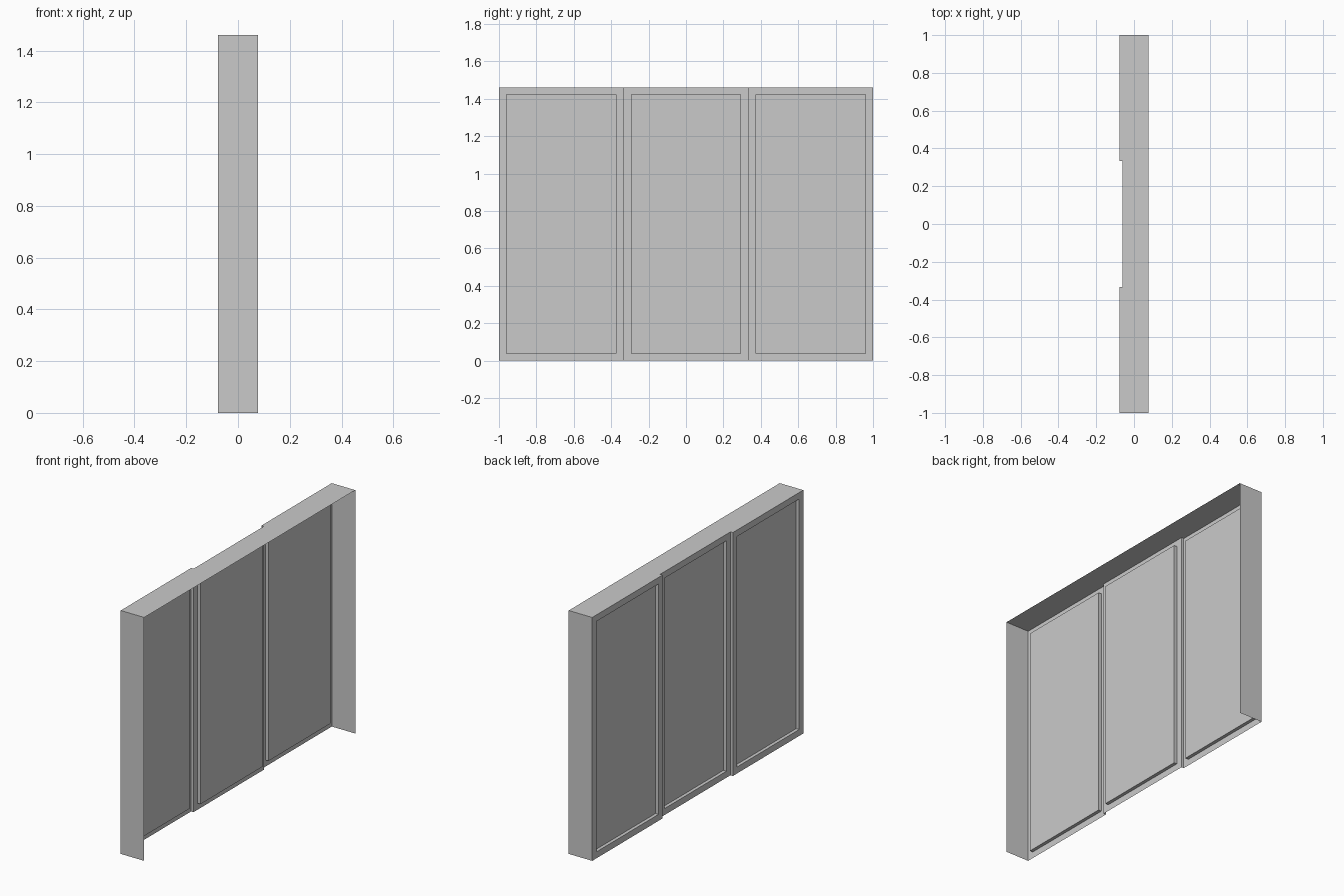
import bpy
import bmesh
from mathutils import Vector

cube = bpy.data.objects.get("Cube")
if cube:
    bpy.data.objects.remove(cube, do_unlink=True)

HALF_X, HALF_Y, HEIGHT = 0.078, 1.0, 1.46
SPLIT = HALF_Y / 3      # where the centre panel meets the side panels
STEP = 0.016            # setback of the centre panel
MARGIN, RECESS = 0.055, 0.02

grey = bpy.data.materials.new("light_grey")
grey.use_nodes = True
grey.diffuse_color = (0.59, 0.59, 0.59, 1)
grey.node_tree.nodes["Principled BSDF"].inputs["Base Color"].default_value = grey.diffuse_color


def finish(name, bm):
    mesh = bpy.data.meshes.new(name)
    bm.to_mesh(mesh)
    bm.free()
    mesh.materials.append(grey)
    obj = bpy.data.objects.new(name, mesh)
    bpy.context.collection.objects.link(obj)


def wall(bm, start, end):
    """Upright sheet over a plan segment, facing right of its direction."""
    (ax, ay), (bx, by) = start, end
    corners = [(ax, ay, 0), (bx, by, 0), (bx, by, HEIGHT), (ax, ay, HEIGHT)]
    face = bm.faces.new([bm.verts.new(c) for c in corners])
    bm.normal_update()
    return face


def panel(name, x, y_low, y_high):
    """Thin pressed door panel with a rectangular recess."""
    bm = bmesh.new()
    face = wall(bm, (x, y_high), (x, y_low))
    bmesh.ops.inset_individual(bm, faces=[face], thickness=MARGIN)
    moved = bmesh.ops.extrude_discrete_faces(bm, faces=[face])["faces"]
    bmesh.ops.translate(bm, verts=moved[0].verts[:], vec=Vector((RECESS, 0, 0)))
    finish(name, bm)


# Three door panels, the centre one set back
panel("front_panel", -HALF_X, -HALF_Y, -SPLIT)
panel("centre_panel", -HALF_X + STEP, -SPLIT, SPLIT)
panel("back_panel", -HALF_X, SPLIT, HALF_Y)

# Thin end sheets and the small returns beside the centre panel
for side, label in ((-1, "front"), (1, "back")):
    for part, x1, x2, y in (("end", -HALF_X, HALF_X, HALF_Y),
                            ("return", -HALF_X, -HALF_X + STEP, SPLIT)):
        bm = bmesh.new()
        outward = side if part == "end" else -side
        a, b = (x1, side * y), (x2, side * y)
        wall(bm, *((a, b) if outward < 0 else (b, a)))
        finish(f"{label}_{part}", bm)

# Thin top sheet, notched along the centre panel
bm = bmesh.new()
half = [(HALF_X, HALF_Y), (-HALF_X, HALF_Y), (-HALF_X, SPLIT), (-HALF_X + STEP, SPLIT)]
outline = half + [(x, -y) for x, y in reversed(half)]
bm.faces.new([bm.verts.new((x, y, HEIGHT)) for x, y in outline])
finish("top_sheet", bm)
